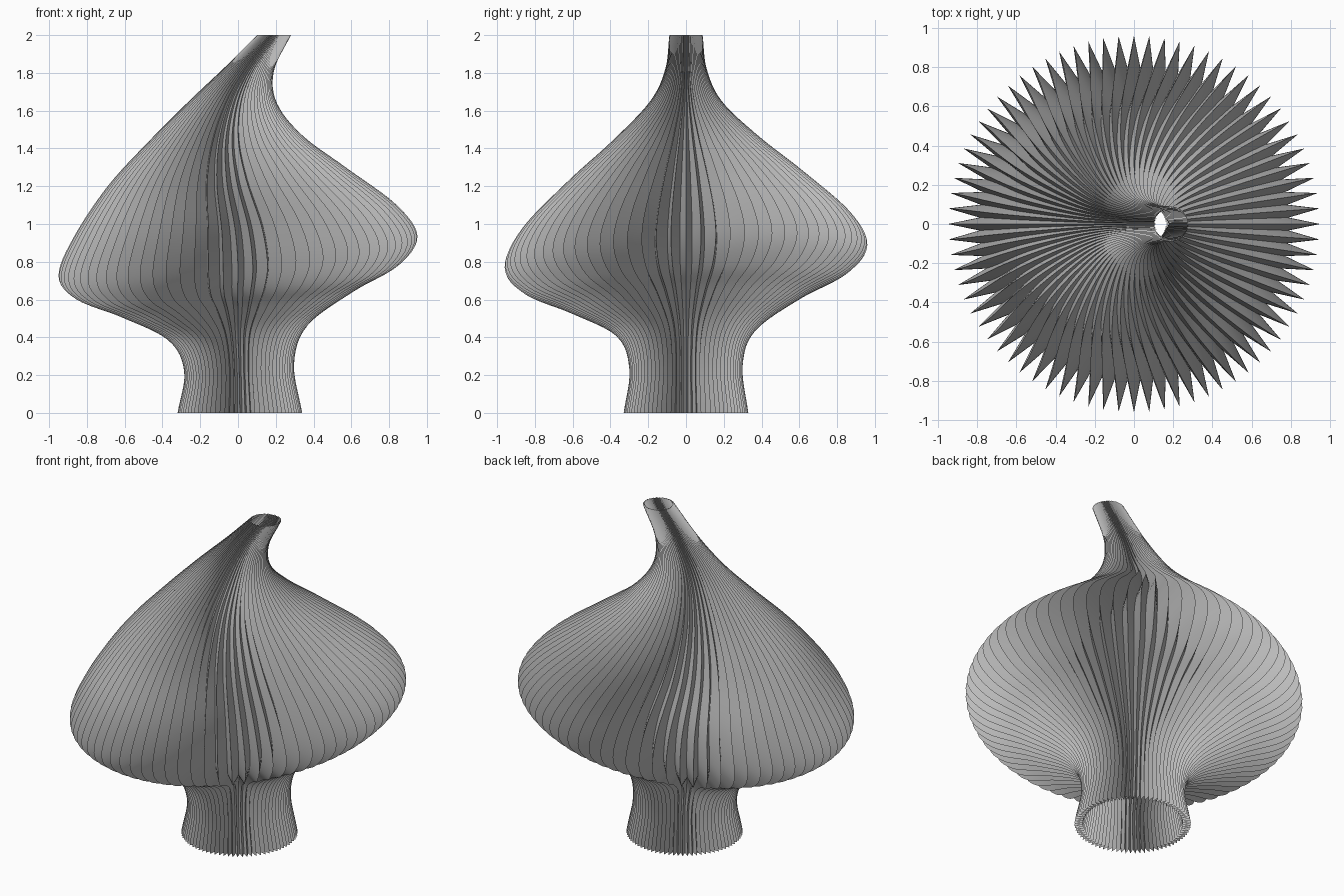
import bpy, bmesh, math

if "Cube" in bpy.data.objects:
    bpy.data.objects.remove(bpy.data.objects["Cube"])

PLEATS = 76
STEPS = 6  # rings between stations

# Stations: centre x, centre z, half-width x, half-width y,
# rise towards +x, rise towards +y, valley ratio
STATIONS = [
    (0.010, 0.000, 0.330, 0.330, 0.000, 0.000, 0.86),
    (0.006, 0.240, 0.291, 0.300, 0.020, 0.010, 0.86),
    (0.000, 0.425, 0.370, 0.370, 0.040, 0.015, 0.86),
    (0.000, 0.580, 0.620, 0.620, 0.070, 0.040, 0.85),
    (-0.003, 0.695, 0.855, 0.860, 0.090, 0.055, 0.84),
    (0.000, 0.830, 0.950, 0.960, 0.105, 0.060, 0.83),
    (-0.015, 1.015, 0.855, 0.870, 0.085, 0.045, 0.83),
    (-0.060, 1.250, 0.630, 0.625, 0.050, 0.025, 0.84),
    (-0.065, 1.455, 0.405, 0.385, 0.015, 0.010, 0.85),
    (-0.022, 1.650, 0.228, 0.190, -0.010, 0.000, 0.86),
    (0.060, 1.820, 0.130, 0.110, -0.010, 0.000, 0.87),
    (0.190, 2.000, 0.090, 0.088, 0.000, 0.000, 0.89),
]


def smooth_stations(keys, steps):
    """Catmull-Rom interpolation through the stations."""
    first = tuple(2 * a - b for a, b in zip(keys[0], keys[1]))
    last = tuple(2 * a - b for a, b in zip(keys[-1], keys[-2]))
    pts = [first] + keys + [last]
    out = []
    for i in range(1, len(pts) - 2):
        for s in range(steps):
            t = s / steps
            out.append([0.5 * (2 * b + (c - a) * t + (2 * a - 5 * b + 4 * c - d) * t * t
                               + (3 * b - a - 3 * c + d) * t ** 3)
                        for a, b, c, d in zip(*pts[i - 1:i + 3])])
    out.append(list(keys[-1]))
    return out


# Pleated shell, open at both ends
bm = bmesh.new()
rings = []
for cx, cz, rx, ry, tx, ty, valley in smooth_stations(STATIONS, STEPS):
    ring = []
    for i in range(2 * PLEATS):
        a = math.pi * i / PLEATS
        k = valley if i % 2 else 1.0
        c, s = k * math.cos(a), k * math.sin(a)
        ring.append(bm.verts.new((cx + rx * c, ry * s, cz + tx * c + ty * s)))
    rings.append(ring)

n = 2 * PLEATS
for lower, upper in zip(rings, rings[1:]):
    for i in range(n):
        j = (i + 1) % n
        bm.faces.new((lower[i], lower[j], upper[j], upper[i]))

mesh = bpy.data.meshes.new("pleated_shell")
bm.to_mesh(mesh)
bm.free()
shell = bpy.data.objects.new("pleated_shell", mesh)
bpy.context.collection.objects.link(shell)

grey = bpy.data.materials.new("mid grey")
grey.diffuse_color = (0.5, 0.5, 0.5, 1)
grey.use_nodes = True
grey.node_tree.nodes["Principled BSDF"].inputs["Base Color"].default_value = grey.diffuse_color
mesh.materials.append(grey)

# Smooth along the pleats, crisp on the folds
bpy.context.view_layer.objects.active = shell
shell.select_set(True)
bpy.ops.object.shade_smooth_by_angle(angle=math.radians(30))
